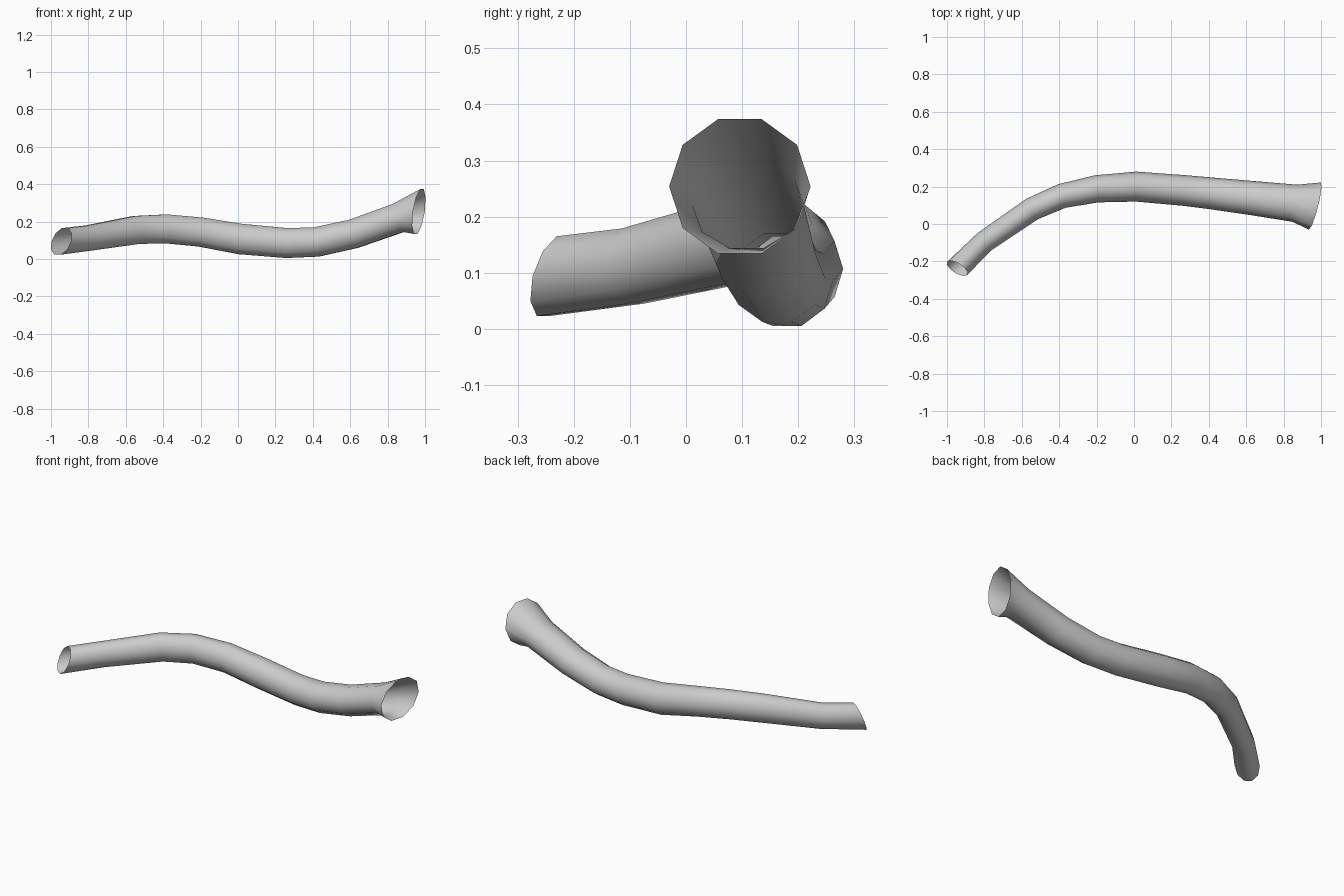
import bpy, math
from mathutils import Vector

if "Cube" in bpy.data.objects:
    bpy.data.objects.remove(bpy.data.objects["Cube"])

SIDES = 10
# Path stations: centre x, y, z, then sideways and upright radius
STATIONS = [
    (-0.945, -0.237, 0.094, 0.064, 0.077),
    (-0.80, -0.095, 0.112, 0.059, 0.071),
    (-0.545, 0.080, 0.155, 0.063, 0.079),
    (-0.385, 0.150, 0.161, 0.066, 0.081),
    (-0.20, 0.188, 0.144, 0.073, 0.082),
    (0.01, 0.200, 0.107, 0.080, 0.086),
    (0.26, 0.180, 0.085, 0.082, 0.084),
    (0.42, 0.163, 0.091, 0.085, 0.083),
    (0.62, 0.140, 0.135, 0.091, 0.082),
    (0.86, 0.111, 0.220, 0.100, 0.084),
    (0.967, 0.096, 0.254, 0.126, 0.126),
]
centres = [Vector(s[:3]) for s in STATIONS]
last = len(STATIONS) - 1


def ring(i):
    """Ten-sided cross-section at one station, square to the path."""
    c, rh, rv = centres[i], STATIONS[i][3], STATIONS[i][4]
    t = (centres[min(i + 1, last)] - centres[max(i - 1, 0)]).normalized()
    side = Vector((0, 0, 1)).cross(t).normalized()
    up = t.cross(side)
    if i == 0:        # slanted cut at the narrow mouth
        side = Vector((-0.82, 0.57, 0))
        up = Vector((0.27, 0.24, 0.97))
    elif i == last:   # near-vertical flared mouth
        side = Vector((0.25, 1, 0))
        up = Vector((0.14, 0, 1))
    pts = []
    for k in range(SIDES):
        a = 2 * math.pi * k / SIDES
        pts.append(c + side * rh * math.cos(a) + up * rv * math.sin(a))
    return pts


# Open-ended bent tube
verts = [p for i in range(last + 1) for p in ring(i)]
faces = []
for i in range(last):
    for k in range(SIDES):
        n = (k + 1) % SIDES
        a, b = i * SIDES, (i + 1) * SIDES
        faces.append((a + k, a + n, b + n, b + k))
mesh = bpy.data.meshes.new("bent_tube")
mesh.from_pydata(verts, [], faces)
mesh.update()
tube = bpy.data.objects.new("bent_tube", mesh)
bpy.context.collection.objects.link(tube)

# Plain grey finish
grey = bpy.data.materials.new("light_grey")
grey.diffuse_color = (0.6, 0.6, 0.6, 1)
grey.use_nodes = True
grey.node_tree.nodes["Principled BSDF"].inputs["Base Color"].default_value = grey.diffuse_color
mesh.materials.append(grey)

# Face normals outward, then smooth shading
if mesh.polygons[0].normal.dot(mesh.polygons[0].center - centres[0]) < 0:
    mesh.flip_normals()
bpy.context.view_layer.objects.active = tube
tube.select_set(True)
bpy.ops.object.shade_smooth_by_angle(angle=math.radians(45))
